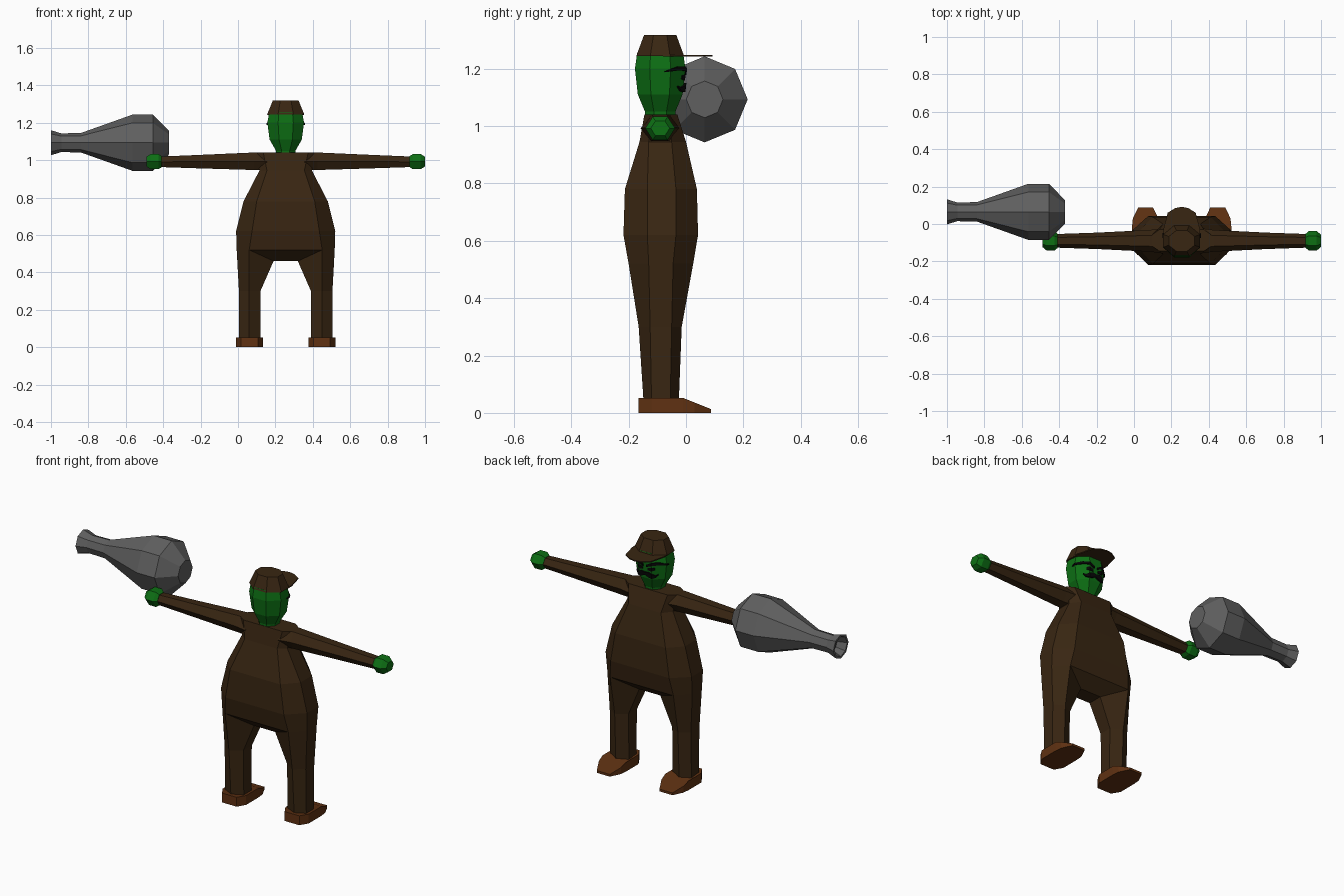
import bpy, bmesh, math

if "Cube" in bpy.data.objects:
    bpy.data.objects.remove(bpy.data.objects["Cube"])

CX, CY = 0.255, -0.09   # centre line of the figure


def material(name, rgb):
    m = bpy.data.materials.new(name)
    m.diffuse_color = (*rgb, 1)
    m.use_nodes = True
    m.node_tree.nodes["Principled BSDF"].inputs["Base Color"].default_value = m.diffuse_color
    return m


COAT = material("dark brown cloth", (0.040, 0.019, 0.006))
SHOE = material("brown leather", (0.115, 0.031, 0.006))
SKIN = material("green skin", (0.004, 0.160, 0.007))
METAL = material("grey metal", (0.115, 0.115, 0.115))
BLACK = material("black hair", (0.002, 0.002, 0.002))


def finish(bm, name, mat, fix=True):
    bmesh.ops.remove_doubles(bm, verts=bm.verts, dist=0.0005)
    if fix:
        bmesh.ops.recalc_face_normals(bm, faces=bm.faces)
    me = bpy.data.meshes.new(name)
    bm.to_mesh(me)
    bm.free()
    me.materials.append(mat)
    ob = bpy.data.objects.new(name, me)
    bpy.context.collection.objects.link(ob)
    return ob


def loft(bm, rings, start=True, end=True):
    rows = [[bm.verts.new(p) for p in r] for r in rings]
    n = len(rows[0])
    for a, b in zip(rows, rows[1:]):
        for i in range(n):
            bm.faces.new((a[i], a[(i + 1) % n], b[(i + 1) % n], b[i]))
    if start:
        bm.faces.new(rows[0][::-1])
    if end:
        bm.faces.new(rows[-1])


def lofted(name, rings, mat):
    bm = bmesh.new()
    loft(bm, rings)
    return finish(bm, name, mat)


def octagon_z(z, rx, ry):
    # flats face the axes, rx and ry are the half widths
    k = math.cos(math.pi / 8)
    return [(CX + rx / k * math.cos(math.pi / 8 + i * math.pi / 4),
             CY + ry / k * math.sin(math.pi / 8 + i * math.pi / 4), z) for i in range(8)]


def ring_x(x, r_y, r_z, cy, cz, n):
    return [(x, cy + r_y * math.cos(i * math.tau / n),
             cz + r_z * math.sin(i * math.tau / n)) for i in range(n)]


# Body: torso rings (z, half width, corner half width, back, side back, side front, front)
def torso_ring(z, w, c, yb, sb, sf, yf):
    return [(CX + x, y, z) for x, y in ((w, sb), (w, sf), (c, yf), (-c, yf),
                                        (-w, sf), (-w, sb), (-c, yb), (c, yb))]


bm = bmesh.new()
loft(bm, [torso_ring(0.52, 0.262, 0.195, -0.20, -0.13, -0.045, 0.025),
          torso_ring(0.62, 0.265, 0.18, -0.218, -0.135, -0.035, 0.042),
          torso_ring(0.78, 0.225, 0.155, -0.213, -0.135, -0.035, 0.038),
          torso_ring(0.945, 0.14, 0.10, -0.162, -0.13, -0.05, 0.0),
          torso_ring(1.04, 0.155, 0.12, -0.145, -0.12, -0.055, -0.03)], start=False)
# Legs with six sides, joined to the torso's lower edge
for s in (1, -1):
    def leg_ring(z, o, m, i, yb, sb, sf, yf, zi):
        return [(CX + s * x, y, h) for x, y, h in (
            (o, sb, z), (o, sf, z), (m, yf, z), (i, sf, zi), (i, sb, zi), (m, yb, z))]
    loft(bm, [leg_ring(0.04, 0.25, 0.195, 0.135, -0.148, -0.12, -0.055, -0.025, 0.04),
              leg_ring(0.30, 0.25, 0.195, 0.135, -0.165, -0.125, -0.05, -0.015, 0.30),
              leg_ring(0.52, 0.262, 0.195, 0.065, -0.20, -0.13, -0.045, 0.025, 0.46)], end=False)
# Crotch panels between the legs
lines = [(0.195, -0.20, 0.52), (0.065, -0.13, 0.46), (0.065, -0.045, 0.46), (0.195, 0.025, 0.52)]
for a, b in zip(lines, lines[1:]):
    bm.faces.new([bm.verts.new((CX + s * p[0], p[1], p[2]))
                  for s, p in ((1, a), (-1, a), (-1, b), (1, b))])
finish(bm, "body", COAT)

for s, side in ((1, "right"), (-1, "left")):
    # Arm
    lofted(side + "_arm", [ring_x(CX + s * x, ry, rz, CY, z, 6) for x, ry, rz, z in (
        (0.10, 0.068, 0.052, 0.992), (0.17, 0.058, 0.054, 0.994),
        (0.45, 0.044, 0.042, 0.992), (0.68, 0.036, 0.032, 0.991))], COAT)
    # Hand
    lofted(side + "_hand", [ring_x(CX + s * x, r, r * 0.9, CY, 0.992, 6) for x, r in (
        (0.663, 0.038), (0.68, 0.052), (0.722, 0.052), (0.745, 0.033))], SKIN)
    # Shoe: flat sole, wedge toe
    plan = [(-0.045, -0.165), (0.045, -0.165), (0.072, -0.12), (0.072, -0.01),
            (0.068, 0.03), (0.04, 0.088), (-0.04, 0.088), (-0.068, 0.03),
            (-0.072, -0.01), (-0.072, -0.12)]
    lofted(side + "_shoe", [
        [(CX + s * 0.193 + x, y, 0) for x, y in plan],
        [(CX + s * 0.193 + x, y, 0.052 - max(0, y + 0.01) * 0.4) for x, y in plan]], SHOE)

# Head
HEAD = [(1.03, 0.05, 0.052), (1.05, 0.052, 0.053), (1.11, 0.086, 0.078),
        (1.20, 0.098, 0.088), (1.255, 0.088, 0.080)]
lofted("head", [octagon_z(*h) for h in HEAD], SKIN)

# Cap crown and peak
lofted("cap_crown", [octagon_z(1.245, 0.099, 0.083), octagon_z(1.318, 0.069, 0.056)], COAT)
peak = [(-0.098, -0.08), (-0.098, -0.03), (-0.075, 0.06), (-0.035, 0.085), (0, 0.092),
        (0.035, 0.085), (0.075, 0.06), (0.098, -0.03), (0.098, -0.08)]
lofted("cap_peak", [[(CX + x, y, z) for x, y in peak] for z in (1.242, 1.248)], COAT)


def on_head(deg, z, lift):
    # point on the head surface, deg measured sideways from the front
    for (z0, x0, y0), (z1, x1, y1) in zip(HEAD, HEAD[1:]):
        if z0 <= z <= z1:
            t = (z - z0) / (z1 - z0)
            rx, ry = x0 + (x1 - x0) * t, y0 + (y1 - y0) * t
    k = 1 / math.cos(math.radians((deg + 22.5) % 45 - 22.5))
    a = math.radians(deg)
    return (CX + (rx * k + lift) * math.sin(a), CY + (ry * k + lift) * math.cos(a), z)


def face_plate(name, strip, lift):
    # thin plate following the head: (angle, low z, high z) stations, both sides
    for s, side in ((1, "right"), (-1, "left")):
        lofted(side + "_" + name, [[on_head(s * a, z, h) for z, h in (
            (lo, -0.001), (hi, -0.001), (hi, lift), (lo, lift))] for a, lo, hi in strip], BLACK)


face_plate("brow", [(6, 1.178, 1.190), (22.5, 1.192, 1.207), (45, 1.194, 1.208),
                    (67.5, 1.190, 1.199), (80, 1.188, 1.191)], 0.006)
face_plate("eye", [(9, 1.160, 1.172), (22.5, 1.158, 1.180), (32, 1.164, 1.176)], 0.003)
face_plate("moustache", [(0, 1.132, 1.146), (12, 1.122, 1.150), (22.5, 1.118, 1.143),
                         (34, 1.122, 1.134), (44, 1.136, 1.140)], 0.009)

# Club with a hollow mouth at its narrow end
lofted("club", [ring_x(x, r, r, 0.065, 1.093, 8) for x, r in (
    (-0.95, 0.038), (-1.0, 0.055), (-1.0, 0.067), (-0.945, 0.050), (-0.84, 0.052),
    (-0.565, 0.150), (-0.455, 0.150), (-0.37, 0.064))], METAL)
